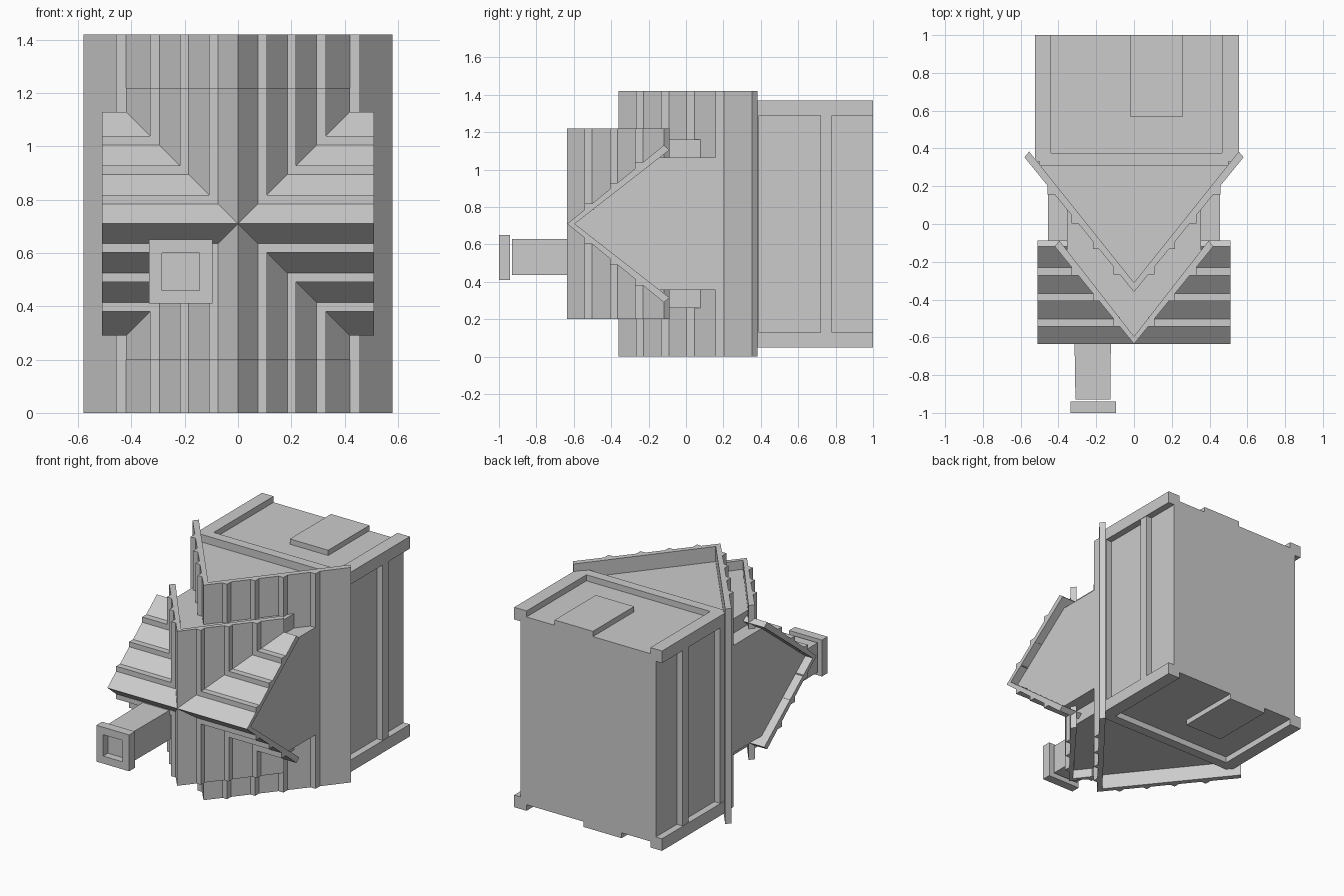
import bpy, bmesh

if "Cube" in bpy.data.objects:
    bpy.data.objects.remove(bpy.data.objects["Cube"])

K = 1.23  # depth gained per unit of width along every wedge plate


def prism(name, pts, lo, hi, place):
    """Extrude a 2D outline between lo and hi; place maps (a, b, h) to xyz."""
    bm = bmesh.new()
    rings = [[bm.verts.new(place(a, b, h)) for a, b in pts] for h in (lo, hi)]
    bm.faces.new(rings[0])
    bm.faces.new(rings[1])
    n = len(pts)
    for i in range(n):
        j = (i + 1) % n
        bm.faces.new((rings[0][i], rings[0][j], rings[1][j], rings[1][i]))
    bmesh.ops.recalc_face_normals(bm, faces=bm.faces)
    me = bpy.data.meshes.new(name)
    bm.to_mesh(me)
    bm.free()
    ob = bpy.data.objects.new(name, me)
    bpy.context.collection.objects.link(ob)
    return ob


def upright(a, b, h):      # outline in plan, extruded along z
    return (a, b, h)


def sideways(a, b, h):     # outline in side view, extruded along x
    return (h, b, a + 0.71)


def box(name, x0, x1, y0, y1, z0, z1):
    return prism(name, [(x0, y0), (x1, y0), (x1, y1), (x0, y1)], z0, z1, upright)


def v_plate(name, apex, w, t, lo, hi, ribs, place):
    """Bent armour plate with square ribs stepping out of both wings."""
    end = apex + K * w
    iw, iend, iapex = w - 0.025, end + 0.03, apex + t
    prism(name, [(0, apex), (w, end), (iw, iend), (0, iapex),
                 (-iw, iend), (-w, end)], lo, hi, place)
    for a0, a1 in ribs:
        y0, y1 = apex + K * a0, apex + K * a1 + 0.01
        for s in (-1, 1):
            prism(name + "_rib", [(s * a0, y0), (s * a1, y0), (s * a1, y1), (s * a0, y1)],
                  lo, hi, place)


def wedge_core(name, apex, w, back, lo, hi, place):
    y = apex + K * w
    prism(name, [(0, apex), (w, y), (w, back), (-w, back), (-w, y)], lo, hi, place)


RIBS = [(0.075, 0.108), (0.185, 0.218), (0.295, 0.33)]

# Large rear wedge plate and its filling
v_plate("main_wedge", -0.36, 0.58, 0.05, 0, 1.42, RIBS + [(0.42, 0.457)], upright)
wedge_core("main_wedge_core", -0.33, 0.52, 0.36, 0.10, 1.32, upright)

# Crossed front wedges: one upright, one lying sideways
v_plate("upright_wedge", -0.635, 0.42, 0.04, 0.20, 1.22, RIBS, upright)
wedge_core("upright_wedge_core", -0.60, 0.355, 0.12, 0.26, 1.16, upright)
v_plate("level_wedge", -0.635, 0.42, 0.04, -0.51, 0.51, RIBS, sideways)
wedge_core("level_wedge_core", -0.60, 0.355, 0.24, -0.455, 0.455, sideways)

# Rear housing
box("housing", -0.48, 0.51, 0.32, 1.0, 0.09, 1.33)
for z0, z1 in ((0.05, 0.13), (1.29, 1.37)):
    box("corner_rail", -0.525, -0.44, 0.33, 1.0, z0, z1)
    box("corner_rail", 0.465, 0.555, 0.33, 1.0, z0, z1)
    box("front_crossbar", -0.5, 0.5, 0.31, 0.375, z0, z1)
for x0, x1 in ((-0.522, -0.47), (0.50, 0.552)):
    box("side_post", x0, x1, 0.72, 0.78, 0.10, 1.32)
    box("front_post", x0, x1, 0.33, 0.39, 0.10, 1.32)
box("top_hatch", -0.02, 0.26, 0.57, 1.0, 1.31, 1.365)
box("bottom_hatch", -0.23, 0.05, 0.57, 1.0, 0.055, 0.11)

# Square gun barrel and hollow muzzle
prism("barrel", [(-0.32, -0.3), (-0.31, -0.93), (-0.125, -0.93), (-0.12, -0.3)],
      0.435, 0.63, upright)
muzzle = box("muzzle", -0.335, -0.095, -1.0, -0.94, 0.41, 0.65)
bm = bmesh.new()
bm.from_mesh(muzzle.data)
front = min(bm.faces, key=lambda f: f.calc_center_median().y)
bmesh.ops.inset_region(bm, faces=[front], thickness=0.07)
bmesh.ops.translate(bm, verts=bmesh.ops.extrude_discrete_faces(bm, faces=[front])["faces"][0].verts,
                    vec=(0, 0.05, 0))
bm.to_mesh(muzzle.data)
bm.free()
